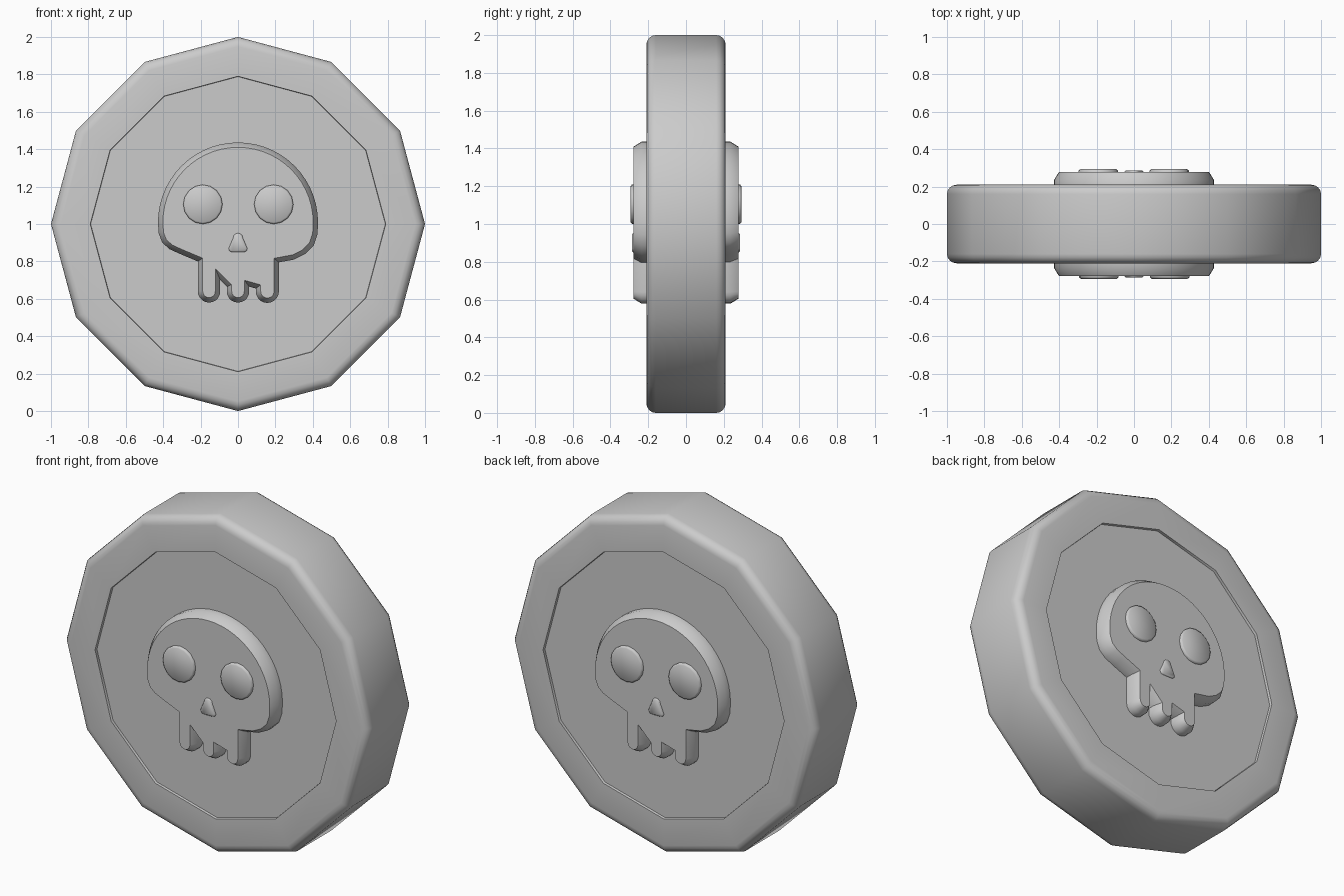
import bpy, bmesh
from math import sin, cos, pi, radians
from mathutils import Matrix

cube = bpy.data.objects.get("Cube")
if cube:
    bpy.data.objects.remove(cube)

grey = bpy.data.materials.new("stone_grey")
grey.use_nodes = True
colour = (0.6, 0.6, 0.6, 1)
grey.diffuse_color = colour
grey.node_tree.nodes["Principled BSDF"].inputs["Base Color"].default_value = colour


def finish(bm, name, angle):
    """Turn a bmesh into a smooth-shaded object."""
    bmesh.ops.recalc_face_normals(bm, faces=bm.faces)
    mesh = bpy.data.meshes.new(name)
    bm.to_mesh(mesh)
    bm.free()
    mesh.materials.append(grey)
    obj = bpy.data.objects.new(name, mesh)
    bpy.context.collection.objects.link(obj)
    bpy.ops.object.select_all(action='DESELECT')
    obj.select_set(True)
    bpy.context.view_layer.objects.active = obj
    bpy.ops.object.shade_smooth_by_angle(angle=radians(angle))
    return obj


def arc(cx, cz, r, start, end, steps):
    angles = [radians(start + (end - start) * i / steps) for i in range(steps + 1)]
    return [(cx + r * cos(a), cz + r * sin(a)) for a in angles]


def relief(name, outline, base, shoulder, front, inset, angle, turn):
    """Extrude an x-z outline towards the front and chamfer its front rim."""
    bm = bmesh.new()
    face = bm.faces.new([bm.verts.new((x, -base, z)) for x, z in outline])
    bm.normal_update()
    if face.normal.y > 0:
        face.normal_flip()
    bmesh.ops.inset_individual(bm, faces=[face], thickness=0, depth=shoulder - base)
    bmesh.ops.inset_individual(bm, faces=[face], thickness=inset, use_even_offset=True)
    for v in face.verts:
        v.co.y = -front
    bmesh.ops.rotate(bm, verts=bm.verts, cent=(0, 0, 0), matrix=Matrix.Rotation(turn, 3, 'Z'))
    bm.normal_update()
    return finish(bm, name, angle)


# Twelve-sided coin with a rounded rim and a shallow recessed panel on each side
bm = bmesh.new()
bmesh.ops.create_cone(bm, cap_ends=True, segments=12, radius1=1, radius2=1, depth=0.42)
rim = [e for e in bm.edges if abs(e.verts[0].co.z - e.verts[1].co.z) < 0.01]
bmesh.ops.bevel(bm, geom=rim, offset=0.05, segments=4, profile=0.5, affect='EDGES')
caps = [f for f in bm.faces if len(f.verts) == 12]
bmesh.ops.inset_individual(bm, faces=caps, thickness=0.153, use_even_offset=True)
bmesh.ops.inset_individual(bm, faces=caps, thickness=0.002, depth=-0.015)
bmesh.ops.rotate(bm, verts=bm.verts, cent=(0, 0, 0), matrix=Matrix.Rotation(pi / 2, 3, 'X'))
bmesh.ops.translate(bm, verts=bm.verts, vec=(0, 0, 1))
finish(bm, "coin_body", 35)

# Skull outline: cranium, left cheek, three round teeth, right cheek
skull = arc(0, 1.008, 0.428, 0, 180, 28)
skull += [(-0.424, 0.95), (-0.405, 0.9), (-0.365, 0.865), (-0.31, 0.84), (-0.215, 0.8)]
skull += arc(-0.155, 0.64, 0.06, 180, 360, 10) + [(-0.095, 0.7), (-0.06, 0.665)]
skull += arc(0, 0.64, 0.06, 180, 360, 10) + [(0.06, 0.665), (0.095, 0.655)]
skull += arc(0.157, 0.64, 0.062, 180, 360, 10)
skull += [(0.219, 0.795), (0.3, 0.81), (0.36, 0.84), (0.405, 0.885), (0.425, 0.945)]

# Nose: rounded triangle
nose = arc(0, 0.925, 0.026, 0, 180, 6) + arc(-0.03, 0.87, 0.02, 180, 270, 3)
nose += arc(0.03, 0.87, 0.02, 270, 360, 3)

# The same relief sits on the front and, turned half round, on the back
for side, turn in (("front", 0), ("back", pi)):
    relief(side + "_skull", skull, 0.19, 0.235, 0.277, 0.026, 35, turn)
    relief(side + "_nose", nose, 0.27, 0.28, 0.285, 0.005, 100, turn)
    for name, x in (("right", -0.188), ("left", 0.191)):
        eye = arc(x, 1.105, 0.105, 0, 360 * 15 / 16, 15)
        relief(f"{side}_{name}_eye", eye, 0.27, 0.286, 0.293, 0.009, 100, turn)
